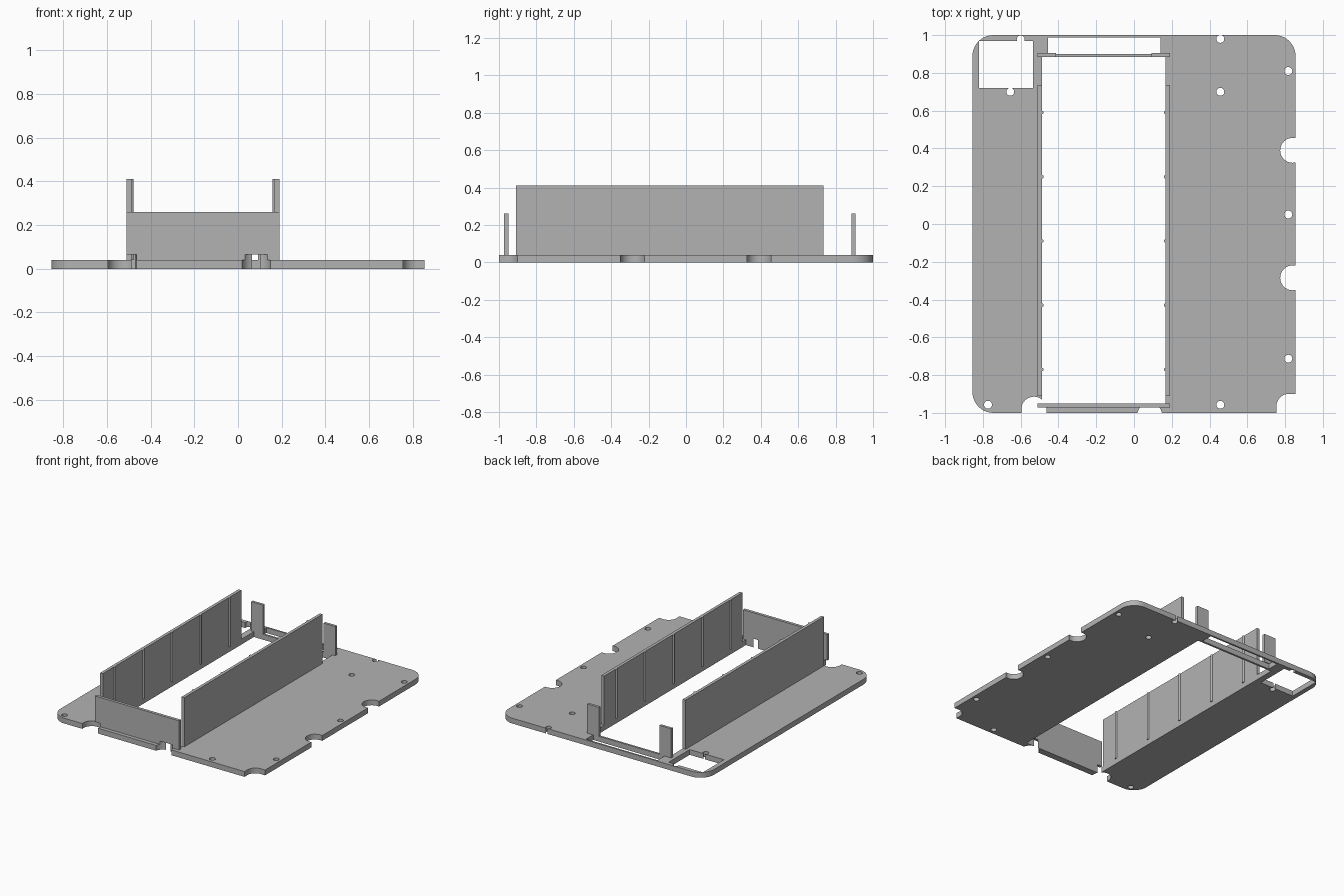
import bpy, bmesh, math
from mathutils import Matrix, Vector

if "Cube" in bpy.data.objects:
    bpy.data.objects.remove(bpy.data.objects["Cube"])

grey = bpy.data.materials.new("grey plastic")
grey.diffuse_color = (0.45, 0.45, 0.45, 1)
grey.use_nodes = True
grey.node_tree.nodes["Principled BSDF"].inputs["Base Color"].default_value = grey.diffuse_color

T = 0.04                                  # plate thickness
X0, X1 = -0.487, 0.167                    # central opening, left and right
WALL = 0.023                              # side wall thickness
WALL_TOP, POST_TOP = 0.41, 0.26


def finish(name, bm):
    bmesh.ops.recalc_face_normals(bm, faces=bm.faces)
    mesh = bpy.data.meshes.new(name)
    bm.to_mesh(mesh)
    bm.free()
    mesh.materials.append(grey)
    ob = bpy.data.objects.new(name, mesh)
    bpy.context.collection.objects.link(ob)
    return ob


def prism(name, pts, z0, z1):
    bm = bmesh.new()
    face = bm.faces.new([bm.verts.new((x, y, z0)) for x, y in pts])
    top = bmesh.ops.extrude_face_region(bm, geom=[face])["geom"]
    verts = [g for g in top if isinstance(g, bmesh.types.BMVert)]
    bmesh.ops.translate(bm, verts=verts, vec=(0, 0, z1 - z0))
    return finish(name, bm)


def box(name, x0, x1, y0, y1, z0, z1):
    return prism(name, [(x0, y0), (x1, y0), (x1, y1), (x0, y1)], z0, z1)


def arc(cx, cy, r, a0, a1, n):
    return [(cx + r * math.cos(math.radians(a0 + (a1 - a0) * i / n)),
             cy + r * math.sin(math.radians(a0 + (a1 - a0) * i / n))) for i in range(n + 1)]


def disc(cx, cy, r, z1=0.1, n=32):
    return prism("cutter", arc(cx, cy, r, 0, 360, n)[:-1], -0.1, z1)


def cut(target, cutter):
    mod = target.modifiers.new("cut", "BOOLEAN")
    mod.operation, mod.solver, mod.object = "DIFFERENCE", "EXACT", cutter
    bpy.context.view_layer.objects.active = target
    bpy.ops.object.modifier_apply(modifier=mod.name)
    bpy.data.objects.remove(cutter)


def smooth(ob):
    bpy.ops.object.select_all(action="DESELECT")
    ob.select_set(True)
    bpy.context.view_layer.objects.active = ob
    bpy.ops.object.shade_smooth_by_angle(angle=math.radians(30))


# Base plate with rounded corners
r = 0.11
outline = []
for sx, sy, a in [(1, 1, 0), (-1, 1, 90), (-1, -1, 180), (1, -1, 270)]:
    outline += arc(sx * (0.855 - r), sy * (1 - r), r, a, a + 90, 10)
plate = prism("base_plate", outline, 0, T)

# Large openings: centre, rear slot, rear corner window
for b in [(X0, X1, -0.95, 0.885), (-0.455, 0.14, 0.90, 0.987), (-0.82, -0.535, 0.72, 0.97)]:
    cut(plate, box("cutter", *b, -0.1, 0.1))

# Screw holes
for x, y in [(0.457, 0.98), (0.457, 0.70), (0.817, 0.81), (0.817, 0.05), (0.817, -0.713),
             (0.457, -0.957), (-0.773, -0.957), (-0.655, 0.70), (-0.60, 0.978)]:
    cut(plate, disc(x, y, 0.021, n=24))

# Round notches in the right edge and along the front edge
for x, y in [(0.84, 0.39), (0.84, -0.285), (0.82, -0.965), (-0.53, -0.98), (0.083, -1.013)]:
    cut(plate, disc(x, y, 0.066))
cut(plate, box("cutter", 0.82, 0.9, -1.1, -0.9, -0.1, 0.1))
cut(plate, box("cutter", 0.755, 0.9, -1.1, -0.965, -0.1, 0.1))
cut(plate, box("cutter", -0.596, -0.464, -1.1, -0.98, -0.1, 0.1))
smooth(plate)

# Front wall, relieved above the two front notches
front = box("front_wall", X0 - WALL, X1 + WALL, -0.972, -0.95, T, POST_TOP)
cut(front, disc(-0.53, -0.98, 0.066, 0.065))
cut(front, disc(0.083, -1.013, 0.066, 0.065))
smooth(front)

# Side walls with slim half-round ribs, and rear posts
for side, x, s in [("left", X0, 1), ("right", X1, -1)]:
    xs = sorted((x, x - s * WALL))
    box(side + "_wall", *xs, -0.91, 0.735, T, WALL_TOP)
    for i in range(5):
        rib = arc(x, 0.59 - 0.34 * i, 0.009, -90, 90, 8)
        rib = [(x + s * (px - x), py) for px, py in rib]
        smooth(prism(side + "_rib", rib, T, WALL_TOP))
    px = sorted((x - s * WALL, x + s * 0.075))
    box(side + "_rear_post", *px, 0.885, 0.905, T, POST_TOP)
